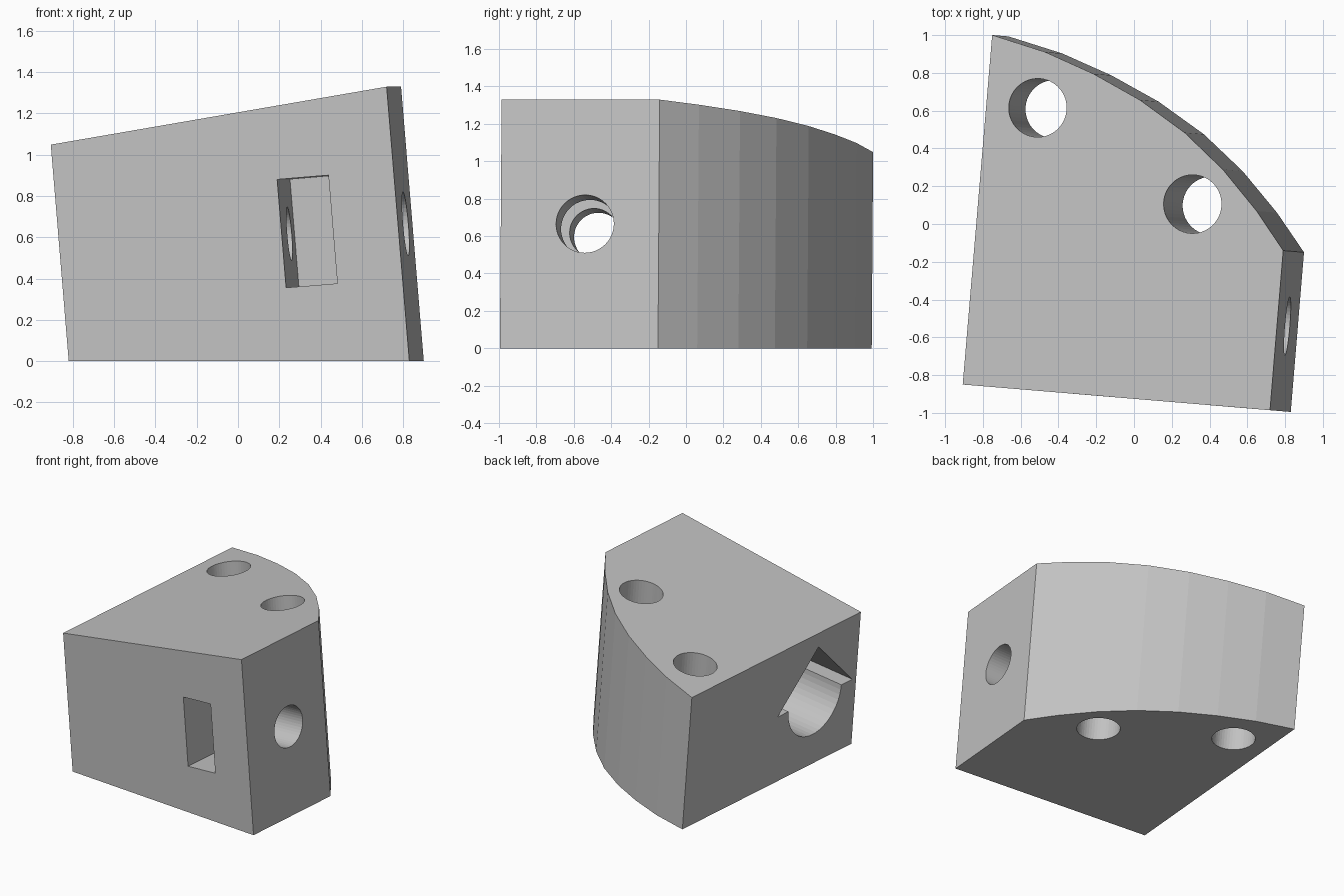
import bpy, bmesh
from math import sin, cos, pi, radians
from mathutils import Matrix, Vector

cube = bpy.data.objects.get("Cube")
if cube:
    bpy.data.objects.remove(cube, do_unlink=True)

# Single grey material
grey = bpy.data.materials.new("plain_grey")
grey.use_nodes = True
colour = (0.54, 0.54, 0.54, 1)
grey.diffuse_color = colour
grey.node_tree.nodes["Principled BSDF"].inputs["Base Color"].default_value = colour

# The block leans slightly: every wall and bore follows this frame
TILT = Matrix.Rotation(radians(-4.82), 3, 'Z') @ Matrix.Rotation(radians(-4.75), 3, 'Y')
AXIS = TILT @ Vector((0, 0, 1))
AXIS /= AXIS.z
ALONG = Matrix.Rotation(radians(-4.82), 3, 'Z') @ Vector((1, 0, 0))


def prism(name, start, end):
    """Solid between two matching outlines."""
    bm = bmesh.new()
    a = [bm.verts.new(p) for p in start]
    b = [bm.verts.new(p) for p in end]
    bm.faces.new(a)
    bm.faces.new(b)
    for i in range(len(a)):
        j = (i + 1) % len(a)
        bm.faces.new((a[i], a[j], b[j], b[i]))
    bmesh.ops.recalc_face_normals(bm, faces=bm.faces)
    mesh = bpy.data.meshes.new(name)
    bm.to_mesh(mesh)
    bm.free()
    mesh.materials.append(grey)
    obj = bpy.data.objects.new(name, mesh)
    bpy.context.collection.objects.link(obj)
    return obj


def circle(r, n=48, first=0.0, sweep=2 * pi):
    return [(r * cos(first + sweep * i / n), r * sin(first + sweep * i / n)) for i in range(n)]


def cut(target, name, start, end):
    """Subtract a prism given in the leaning frame."""
    cutter = prism(name, [TILT @ Vector(p) for p in start], [TILT @ Vector(p) for p in end])
    cutter.hide_render = True
    mod = target.modifiers.new(name, 'BOOLEAN')
    mod.operation = 'DIFFERENCE'
    mod.solver = 'EXACT'
    mod.object = cutter
    bpy.context.view_layer.objects.active = target
    bpy.ops.object.modifier_apply(modifier=name)
    bpy.data.objects.remove(cutter, do_unlink=True)


# Wedge body: flat base, curved back wall, sloping top
outline = [(-.82, -.857), (.83, -.995), (.90, -.15), (.757, .06), (.575, .28), (.37, .475),
           (.13, .648), (-.12, .787), (-.38, .903), (-.664, .993)]
base = [Vector((x, y, 0)) for x, y in outline]
top = [p + AXIS * (1.192 + .172 * p.dot(ALONG)) / 1.0143 for p in base]
body = prism("wedge_block", base, top)

# Two upright bores
for i, (u, v) in enumerate([(-.467, .57), (.402, .131)]):
    ring = circle(.155)
    cut(body, f"upright_bore_{i}", [(u + a, v + b, -.5) for a, b in ring],
        [(u + a, v + b, 2) for a, b in ring])

# Sideways openings share one axis
CV, CW = -.47, .592


def cut_sideways(name, profile, u0, u1):
    cut(body, name, [(u0, CV + a, CW + b) for a, b in profile],
        [(u1, CV + a, CW + b) for a, b in profile])


# Teardrop recess in the left-hand wall, narrow passage, wide bore on the far wall
teardrop = [(0, .41), (-.41, 0)] + circle(.29, 24, pi, pi) + [(.29, 0), (.41, 0)]
cut_sideways("teardrop_recess", teardrop, -1.2, .06)
cut_sideways("narrow_passage", circle(.13), 0, .45)
cut_sideways("wide_bore", circle(.155), .45, 1.3)

# Rectangular slot from the front wall
slot = [(.34, -.263), (.59, -.263), (.59, .263), (.34, .263)]
cut(body, "front_slot", [(u, -1.3, CW + w) for u, w in slot],
    [(u, -.18, CW + w) for u, w in slot])
